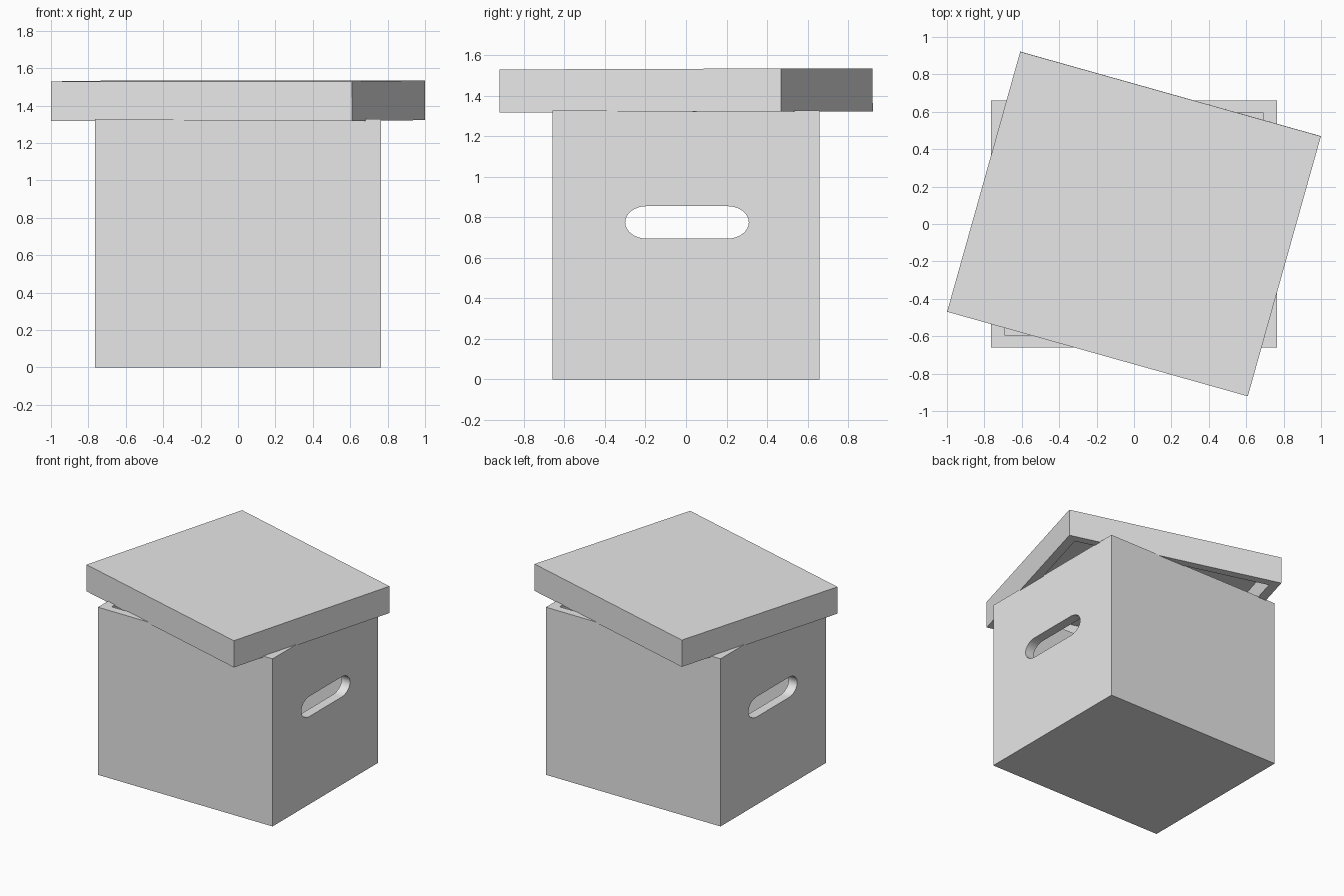
import bpy, bmesh, math
from mathutils import Matrix

if "Cube" in bpy.data.objects:
    bpy.data.objects.remove(bpy.data.objects["Cube"])

grey = bpy.data.materials.new("light_grey")
grey.diffuse_color = (0.8, 0.8, 0.8, 1)
grey.use_nodes = True
grey.node_tree.nodes["Principled BSDF"].inputs["Base Color"].default_value = grey.diffuse_color


def make_object(name, bm):
    bmesh.ops.recalc_face_normals(bm, faces=bm.faces)
    mesh = bpy.data.meshes.new(name)
    bm.to_mesh(mesh)
    bm.free()
    mesh.materials.append(grey)
    obj = bpy.data.objects.new(name, mesh)
    bpy.context.collection.objects.link(obj)
    return obj


def tray(name, half, inner, height, floor):
    """Open-topped box with walls between the half and inner sizes."""
    bm = bmesh.new()
    bmesh.ops.create_cube(bm, size=2)
    for v in bm.verts:
        v.co = (v.co.x * half[0], v.co.y * half[1], (v.co.z + 1) * height / 2)
    top = max(bm.faces, key=lambda f: f.calc_center_median().z)
    # rim
    bmesh.ops.inset_individual(bm, faces=[top], thickness=0.05)
    for v in top.verts:
        v.co.x = math.copysign(inner[0], v.co.x)
        v.co.y = math.copysign(inner[1], v.co.y)
    # cavity
    cavity = bmesh.ops.extrude_discrete_faces(bm, faces=[top])["faces"][0]
    for v in cavity.verts:
        v.co.z = floor
    return make_object(name, bm)


# Box body
body = tray("box_body", (0.765, 0.66), (0.69, 0.597), 1.328, 0.07)

# Rounded slot that cuts the hand holes through both side walls
bm = bmesh.new()
steps = 16
outline = []
for side in (1, -1):
    for i in range(steps + 1):
        a = -math.pi / 2 + math.pi * i / steps
        y = 0.005 + side * (0.2 + 0.105 * math.cos(a))
        z = 0.775 + side * 0.08 * math.sin(a)
        outline.append(bm.verts.new((-1, y, z)))
face = bm.faces.new(outline)
ext = bmesh.ops.extrude_face_region(bm, geom=[face])["geom"]
bmesh.ops.translate(bm, vec=(2, 0, 0),
                    verts=[g for g in ext if isinstance(g, bmesh.types.BMVert)])
cutter = make_object("hand_hole_cutter", bm)
cutter.hide_render = True

cut = body.modifiers.new("hand_holes", 'BOOLEAN')
cut.operation = 'DIFFERENCE'
cut.solver = 'EXACT'
cut.object = cutter
bpy.context.view_layer.objects.active = body
body.select_set(True)
bpy.ops.object.modifier_apply(modifier=cut.name)
bpy.data.objects.remove(cutter)
bpy.ops.object.shade_smooth_by_angle(angle=math.radians(30))

# Lid: upside-down tray, twisted and very slightly tilted on the body
lid = tray("lid", (0.835, 0.722), (0.765, 0.66), 0.212, 0.07)
lid.matrix_world = (Matrix.Translation((0, 0, 1.532))
                    @ Matrix.Rotation(math.radians(-15.7), 4, 'Z')
                    @ Matrix.Rotation(math.radians(180.2), 4, 'X'))
